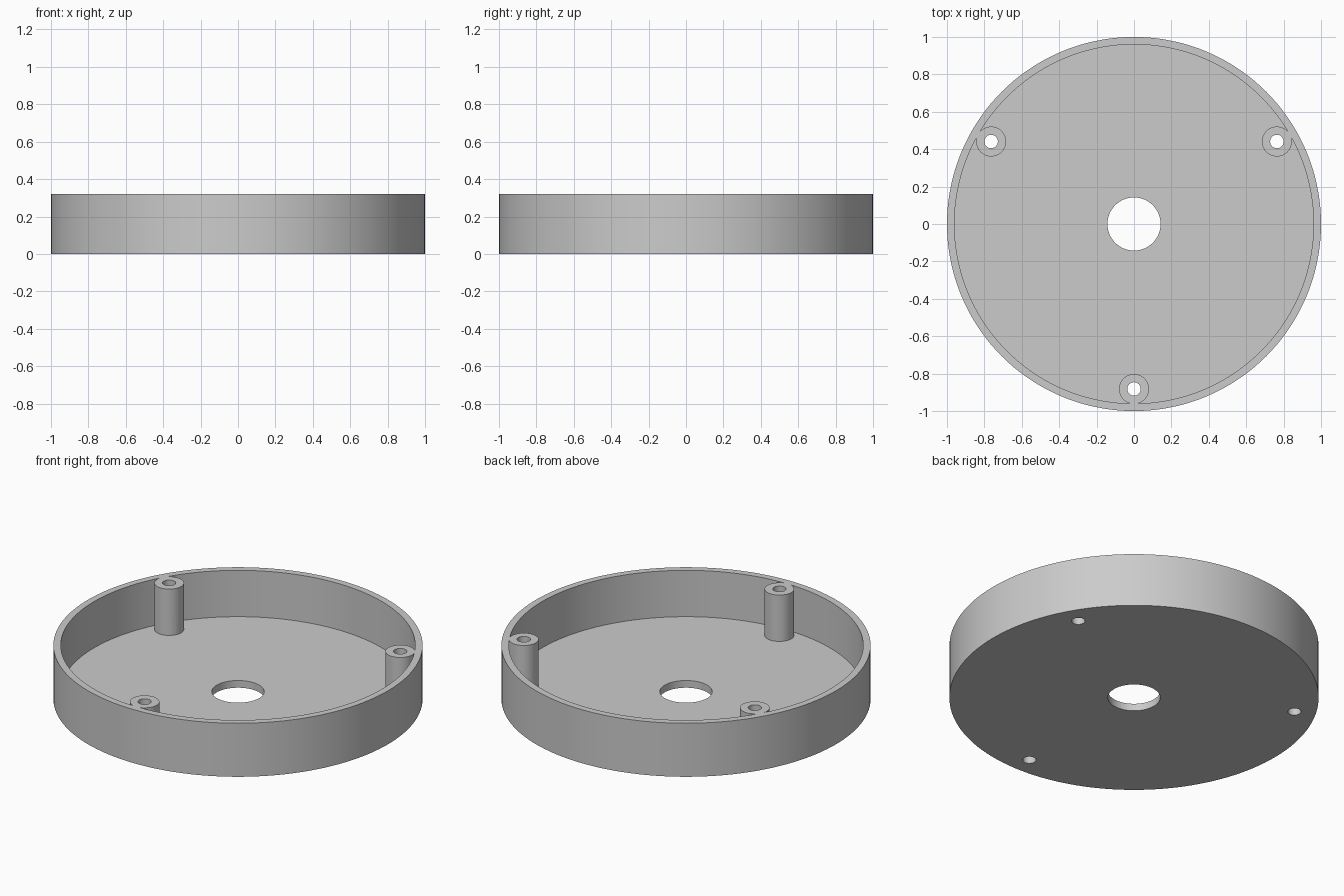
import bpy
import bmesh
from math import cos, sin, radians, pi

if "Cube" in bpy.data.objects:
    bpy.data.objects.remove(bpy.data.objects["Cube"])

HEIGHT, FLOOR = 0.32, 0.043
OUTER, INNER, CENTRE_HOLE = 1.0, 0.96, 0.142
POST_RADIUS, SCREW_HOLE, POST_RING = 0.08, 0.036, 0.882

# Single grey plastic
GREY = (0.6, 0.6, 0.6, 1)
grey = bpy.data.materials.new("grey plastic")
grey.use_nodes = True
grey.diffuse_color = GREY
grey.node_tree.nodes["Principled BSDF"].inputs["Base Color"].default_value = GREY


def lathe(name, profile, steps):
    """Spin a closed (radius, height) profile around z."""
    bm = bmesh.new()
    rings = []
    for i in range(steps):
        a = 2 * pi * i / steps
        rings.append([bm.verts.new((r * cos(a), r * sin(a), z)) for r, z in profile])
    for i, ring in enumerate(rings):
        after = rings[(i + 1) % steps]
        for j in range(len(profile)):
            k = (j + 1) % len(profile)
            bm.faces.new((ring[j], after[j], after[k], ring[k]))
    bmesh.ops.recalc_face_normals(bm, faces=bm.faces)
    mesh = bpy.data.meshes.new(name)
    bm.to_mesh(mesh)
    bm.free()
    obj = bpy.data.objects.new(name, mesh)
    bpy.context.collection.objects.link(obj)
    mesh.materials.append(grey)
    return obj


def cylinder(name, radius, bottom, top, x, y):
    bpy.ops.mesh.primitive_cylinder_add(
        vertices=48, radius=radius, depth=top - bottom,
        location=(x, y, (bottom + top) / 2))
    obj = bpy.context.object
    obj.name = name
    obj.data.materials.append(grey)
    return obj


def combine(target, tool, operation):
    """Apply a boolean and discard the tool."""
    bpy.context.view_layer.objects.active = target
    mod = target.modifiers.new("combine", "BOOLEAN")
    mod.operation, mod.solver, mod.object = operation, "EXACT", tool
    bpy.ops.object.modifier_apply(modifier=mod.name)
    bpy.data.objects.remove(tool)


# Round tray: floor with a central hole and a thin rim
tray = lathe("round_tray", [
    (CENTRE_HOLE, 0), (OUTER, 0), (OUTER, HEIGHT),
    (INNER, HEIGHT), (INNER, FLOOR), (CENTRE_HOLE, FLOOR)], 144)

# Three screw posts merged into the rim, drilled right through
for angle in (30, 150, 270):
    x, y = POST_RING * cos(radians(angle)), POST_RING * sin(radians(angle))
    combine(tray, cylinder("screw_post", POST_RADIUS, FLOOR / 2, HEIGHT, x, y), "UNION")
    combine(tray, cylinder("screw_hole", SCREW_HOLE, -0.1, HEIGHT + 0.1, x, y), "DIFFERENCE")

# Smooth walls with crisp edges
bpy.ops.object.select_all(action="DESELECT")
tray.select_set(True)
bpy.context.view_layer.objects.active = tray
bpy.ops.object.shade_smooth_by_angle(angle=radians(30))
